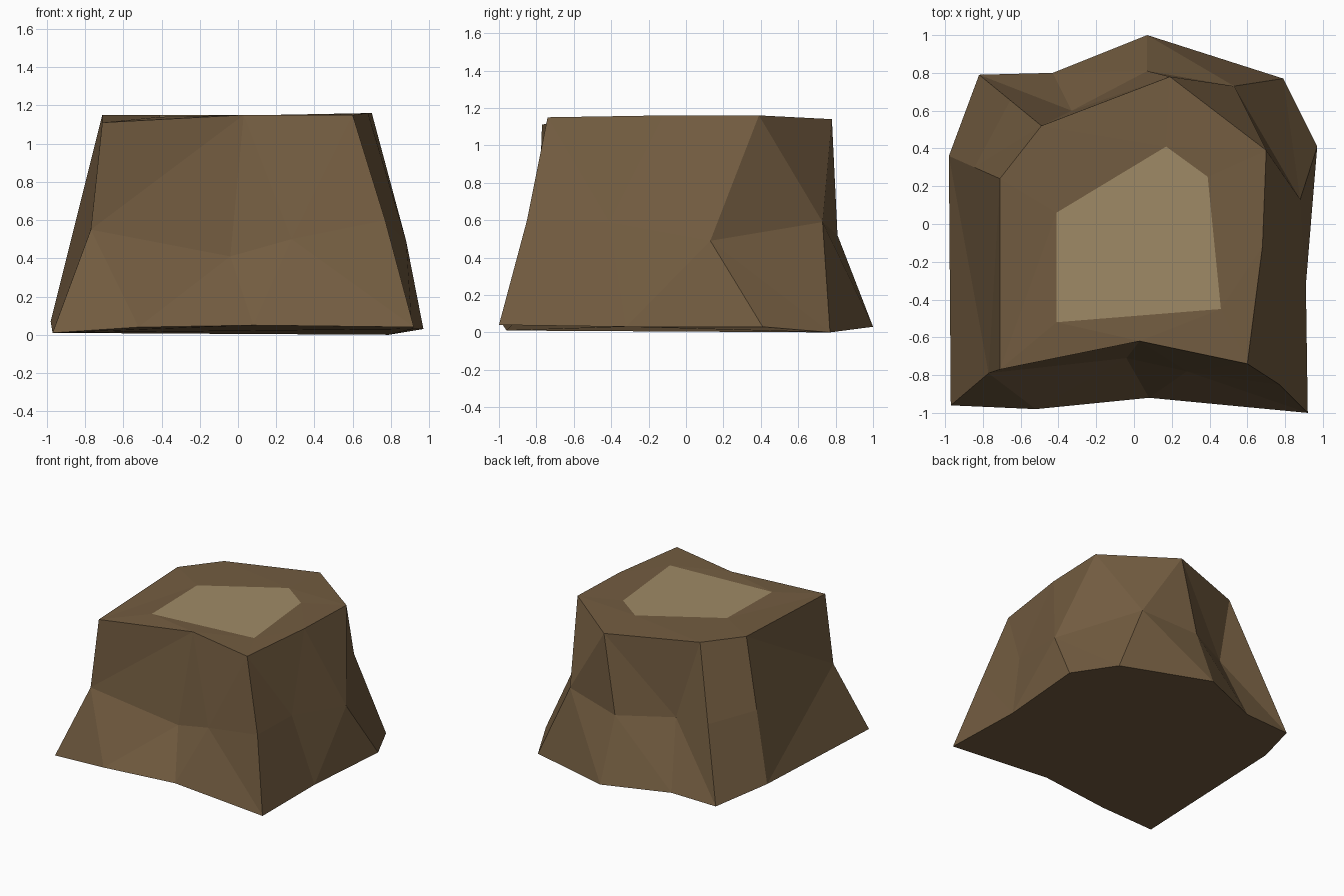
import bpy
import bmesh
from mathutils import Vector

default_cube = bpy.data.objects.get("Cube")
if default_cube:
    bpy.data.objects.remove(default_cube, do_unlink=True)


def make_material(name, color):
    material = bpy.data.materials.new(name)
    material.use_nodes = True
    material.diffuse_color = color
    shader = next(n for n in material.node_tree.nodes if n.type == "BSDF_PRINCIPLED")
    shader.inputs["Base Color"].default_value = color
    shader.inputs["Roughness"].default_value = 0.9
    return material


# Cross-section loops, counterclockwise from the front corner at -x
root_loop = [
    (-.97, -.96, .01), (-.52, -.98, .04), (.08, -.92, .05), (.92, -1, .04),
    (.91, -.32, .03), (.97, .41, .03), (.79, .77, 0), (.07, 1, .03),
    (-.43, .8, .02), (-.82, .79, .01), (-.98, .36, .07)]
rim_loop = [
    (-.71, -.77, 1.11), (.03, -.62, 1.15), (.6, -.74, 1.15), (.68, -.12, 1.16),
    (.7, .39, 1.16), (.19, .78, 1.14), (-.49, .52, 1.15), (-.71, .24, 1.15)]
heartwood_loop = [
    (-.41, -.52, 1.14), (.46, -.45, 1.15), (.39, .25, 1.15),
    (.17, .41, 1.15), (-.41, .06, 1.15)]
waist_loop = [
    (-.77, -.79, .55), (-.04, -.71, .41), (.28, -.78, .5), (.77, -.85, .6),
    (.77, -.41, .59), (.88, .13, .49), (.53, .73, .59), (.07, .81, .52),
    (-.33, .6, .53)]

# The two straight ridges at the back corner have no kink at the waist
for rim_point, root_point in zip(rim_loop[-2:], root_loop[-2:]):
    waist_loop.append(Vector(rim_point).lerp(Vector(root_point), .5))

bm = bmesh.new()


def add_loop(points):
    return [bm.verts.new(p) for p in points]


def stitch(lower, upper, steps):
    """Join two closed loops with triangles: l steps along lower, u along upper."""
    i = j = 0
    for step in steps.replace(" ", ""):
        a, b = lower[i % len(lower)], upper[j % len(upper)]
        if step == "l":
            i += 1
            third = lower[i % len(lower)]
        else:
            j += 1
            third = upper[j % len(upper)]
        bm.faces.new((a, third, b))


roots, waist, rim, heartwood = map(
    add_loop, (root_loop, waist_loop, rim_loop, heartwood_loop))

# Flared roots, upper trunk and the bark-coloured border of the cut
stitch(roots, waist, "lu lu lu lu ull ul ul ul ul uul")
stitch(waist, rim, "ull ull ul ul ull ull ul u")
stitch(rim, heartwood, "lu llu lu llu llu")

# Underside and the paler heart of the cut
bm.faces.new(reversed(roots))
bm.faces.new(heartwood).material_index = 1
bmesh.ops.recalc_face_normals(bm, faces=bm.faces[:])

mesh = bpy.data.meshes.new("tree_stump")
bm.to_mesh(mesh)
bm.free()
mesh.materials.append(make_material("bark_brown", (.171, .108, .052, 1)))
mesh.materials.append(make_material("pale_wood", (.345, .255, .133, 1)))
stump = bpy.data.objects.new("tree_stump", mesh)
bpy.context.collection.objects.link(stump)
